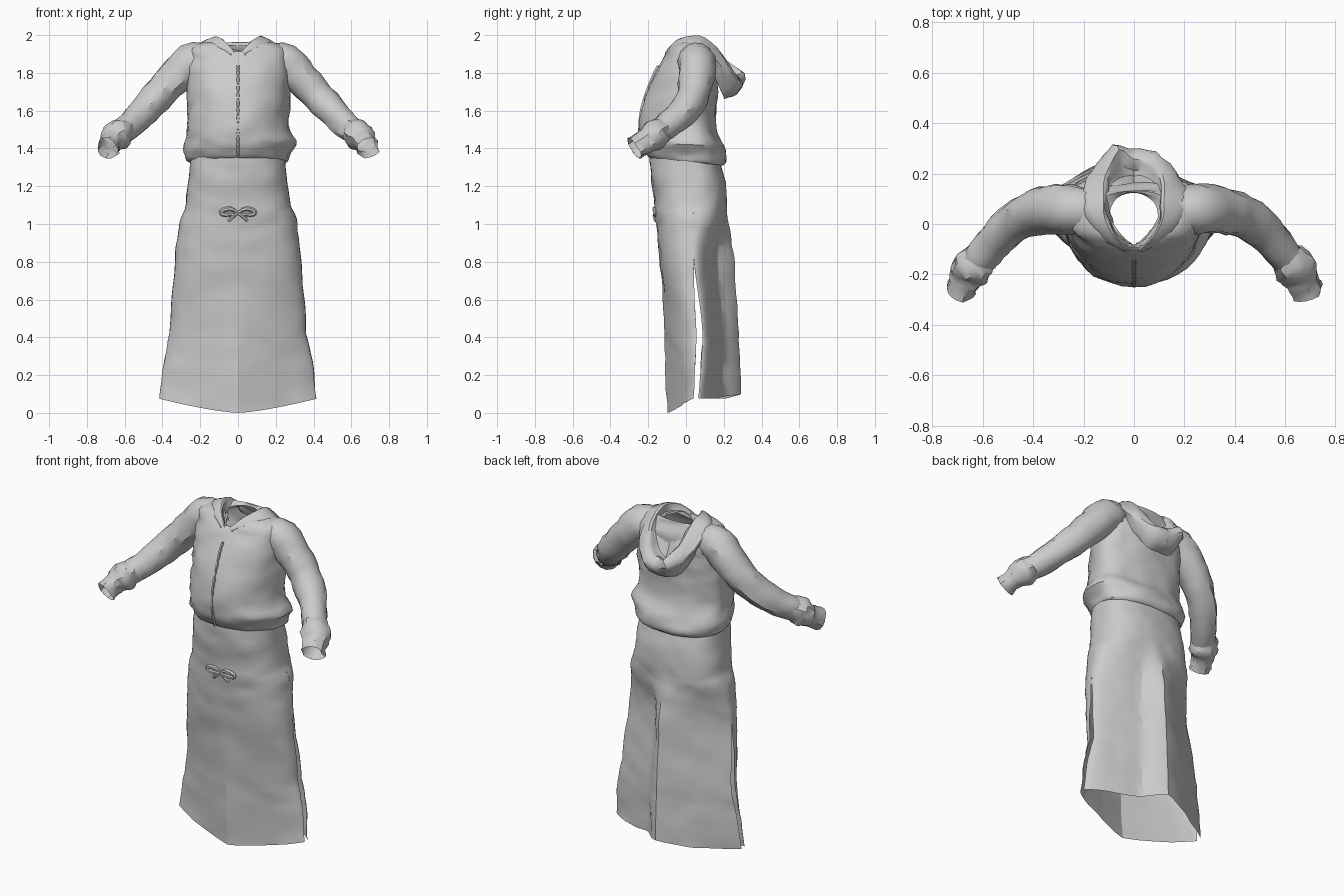
import bpy, bmesh, math
from mathutils import Vector, noise

if "Cube" in bpy.data.objects:
    bpy.data.objects.remove(bpy.data.objects["Cube"])


def smooth_rows(rows, n):
    """Catmull-Rom resampling of a list of number tuples, n steps per span."""
    out = []
    for i in range(len(rows) - 1):
        a, b = rows[max(i - 1, 0)], rows[i]
        c, d = rows[i + 1], rows[min(i + 2, len(rows) - 1)]
        for k in range(n):
            t = k / n
            out.append(tuple(0.5 * (2 * q + (r - p) * t + (2 * p - 5 * q + 4 * r - s) * t * t
                             + (3 * q - p - 3 * r + s) * t ** 3) for p, q, r, s in zip(a, b, c, d)))
    out.append(tuple(rows[-1]))
    return out


def wrinkle(p, amp, freq):
    """Cloth folds: horizontal creases plus finer crumple."""
    q = Vector((p.x * freq, p.y * freq, p.z * freq * 1.8))
    return amp * (noise.noise(q) + 0.5 * noise.noise(q * 2.3))


def skin(name, rings, closed=True, amp=0.0, freq=8, angle=35):
    bm = bmesh.new()
    grid = [[bm.verts.new(p) for p in ring] for ring in rings]
    for a, b in zip(grid, grid[1:]):
        n = len(a)
        for i in range(n if closed else n - 1):
            j = (i + 1) % n
            bm.faces.new((a[i], a[j], b[j], b[i]))
    bmesh.ops.remove_doubles(bm, verts=bm.verts, dist=0.0002)
    bmesh.ops.recalc_face_normals(bm, faces=bm.faces)
    bm.normal_update()
    if amp:
        shift = [(v, v.normal * wrinkle(v.co, amp, freq)) for v in bm.verts]
        for v, d in shift:
            v.co += Vector((d.x, d.y, d.z * 0.3))
    mesh = bpy.data.meshes.new(name)
    bm.to_mesh(mesh)
    bm.free()
    ob = bpy.data.objects.new(name, mesh)
    bpy.context.collection.objects.link(ob)
    bpy.ops.object.select_all(action='DESELECT')
    ob.select_set(True)
    bpy.context.view_layer.objects.active = ob
    bpy.ops.object.shade_smooth_by_angle(angle=math.radians(angle))
    return ob


def spow(v, p):
    return math.copysign(abs(v) ** p, v)


def tube(name, rows, n=14, steps=3, mirror=1, **kw):
    """Tube through (x, y, z, radius) rows; mirror=-1 flips x."""
    pts = smooth_rows(rows, steps)
    rings = []
    for i, (x, y, z, r) in enumerate(pts):
        tan = (Vector(pts[min(i + 1, len(pts) - 1)][:3]) - Vector(pts[max(i - 1, 0)][:3])).normalized()
        side = tan.cross(Vector((0.3, 1, 0))).normalized()
        up = tan.cross(side)
        ring = []
        for k in range(n):
            a = 2 * math.pi * k / n
            p = Vector((x, y, z)) + r * (math.cos(a) * side + math.sin(a) * up)
            ring.append(Vector((p.x * mirror, p.y, p.z)))
        rings.append(ring)
    return skin(name, rings, True, **kw)


# Jacket body: z, half width, front y, back y, neck drop at the front
JACKET = [(1.36, .25, -.175, .18, 0), (1.33, .262, -.19, .195, 0), (1.365, .275, -.22, .215, 0),
          (1.42, .282, -.24, .20, 0), (1.49, .275, -.246, .162, 0), (1.60, .27, -.236, .157, 0),
          (1.70, .272, -.206, .165, 0), (1.80, .275, -.165, .172, 0), (1.88, .27, -.12, .16, 0),
          (1.93, .25, -.095, .14, .02), (1.962, .175, -.09, .13, .06), (1.945, .095, -.085, .12, .10)]


def jacket_ring(z, w, yf, yb, drop, n=44):
    ring = []
    low = .02 * max(0, min(1, (1.50 - z) / .15))  # hem dips towards the back
    bag = .03 * math.exp(-((z - 1.43) / .04) ** 2)  # cloth sags over one hip
    for k in range(n):
        a = 2 * math.pi * k / n
        c, s = math.cos(a), math.sin(a)
        p = .85 if s > 0 else 1.02 + 60 * drop ** 2  # neck narrows to a V at the front
        y = .03 + spow(s, p) * ((yb - .03) if s > 0 else (.03 - yf))
        x = w * spow(c, .88 if s > 0 else .9 + 60 * drop ** 2) + bag * max(0, c) ** 2
        ring.append(Vector((x, y, z - drop * max(0, -s) ** 8 - low * s)))
    return ring


skin("jacket_body", [jacket_ring(*r) for r in smooth_rows(JACKET, 3)], amp=.012, freq=9)

# Zip: a narrow strip with uneven teeth down the jacket front
ZIP = [(1.36, -.225), (1.42, -.246), (1.5, -.253), (1.6, -.244), (1.7, -.215), (1.8, -.175), (1.84, -.152)]
skin("zip", [[Vector((sx * (.006 + .003 * (i % 2)), y + dy, z))
              for sx, dy in ((-1, .012), (-.6, 0), (.6, 0), (1, .012))]
             for i, (z, y) in enumerate(smooth_rows(ZIP, 5))], closed=False)

# Sleeves and bunched cuffs
SLEEVE = [(.17, .05, 1.87, .085), (.25, .055, 1.857, .10), (.34, .055, 1.767, .094), (.43, .035, 1.67, .086),
          (.515, -.03, 1.58, .078), (.585, -.11, 1.51, .07), (.63, -.165, 1.475, .064)]
CUFF = [(.60, -.13, 1.497, .066), (.63, -.165, 1.475, .08), (.655, -.19, 1.455, .073),
        (.67, -.22, 1.435, .062), (.69, -.275, 1.402, .062)]
for side, m in (("right", 1), ("left", -1)):
    tube(side + "_sleeve", SLEEVE, mirror=m, amp=.013, freq=11)
    tube(side + "_cuff", CUFF, mirror=m, amp=.02, freq=15)

# Hood: stations from front opening to back centre; neck, crest, outer and under points
HOOD = [(.012, -.10, 1.86, .02, -.105, 1.91, .035, -.11, 1.90, .035, -.11, 1.86),
        (.05, -.05, 1.93, .075, -.055, 1.97, .13, -.055, 1.95, .13, -.045, 1.92),
        (.09, .02, 1.93, .115, .02, 1.995, .185, .03, 1.965, .195, .03, 1.92),
        (.095, .08, 1.93, .12, .10, 1.985, .205, .11, 1.93, .195, .12, 1.87),
        (.07, .115, 1.93, .115, .19, 1.90, .168, .21, 1.83, .14, .16, 1.76),
        (.035, .125, 1.925, .06, .25, 1.80, .085, .285, 1.755, .075, .20, 1.67),
        (0, .125, 1.92, 0, .255, 1.79, 0, .295, 1.745, 0, .20, 1.665)]


def hood_rib(row, i, total, m):
    n, c, o, u = (Vector(row[k:k + 3]) for k in (0, 3, 6, 9))
    back = max(0, i / total - .55) / .45
    pocket = (n + c) / 2 - Vector((0, 0, .10 * back))
    if m < 0:  # left fold of the hood pokes out further
        tip = math.exp(-((i / total - .84) / .09) ** 2)
        c = c + Vector((0, .045, .005)) * tip
        o = o + Vector((0, .03, .015)) * tip
    low = (o + u) / 2 + Vector((0, .022 * back, -.02 * back))
    rib = smooth_rows([tuple(p) for p in (n, pocket, c, o, low, u)], 3)
    return [Vector((x * m, y, z)) for x, y, z in rib]


ribs = smooth_rows(HOOD, 3)
last = len(ribs) - 1
for side, m in (("right", 1), ("left", -1)):
    skin(side + "_hood_half", [hood_rib(r, i, last, m) for i, r in enumerate(ribs)],
         closed=False, amp=.014, freq=13)

# Skirt: z, half width, front y, back y, front slit edge y, back slit edge y, back pleat amount
SKIRT = [(1.42, .24, -.18, .16, .03, .03, 0), (1.33, .252, -.19, .18, .03, .03, 0),
         (1.22, .266, -.184, .21, .03, .03, 0), (1.10, .28, -.167, .218, .035, .035, 0),
         (1.03, .307, -.16, .224, .04, .04, .2), (.93, .32, -.152, .238, .04, .04, .6),
         (.82, .332, -.14, .252, .04, .04, .9), (.62, .348, -.122, .268, .045, .065, 1),
         (.42, .364, -.115, .278, .055, .088, 1), (.28, .392, -.11, .285, .05, .08, 1),
         (.075, .415, -.10, .293, .04, .066, 1)]
rows = smooth_rows(SKIRT, 4)


def hem_amount(z):
    return max(0, 1 - max(z - .075, 0) / .35)


def front_row(z, w, yf, yb, ef, eb, k, n=30):
    ridge = max(0, min(1, (.75 - z) / .6))  # front sharpens to a centre ridge low down
    row = []
    for i in range(n + 1):
        a = math.pi * i / n
        u = spow(math.cos(a), .9)
        bulge = math.sin(a) ** .8 * (1 - ridge) + (1 - abs(u)) ** .75 * ridge
        row.append(Vector((w * u, ef + (yf - ef) * bulge,
                           z - .075 * hem_amount(z) * (1 - abs(u) ** 1.4))))
    return row


def back_row(z, w, yf, yb, ef, eb, k, n=40):
    row = []
    for i in range(n + 1):
        a = math.pi * i / n
        u = spow(math.cos(a), .9)
        v = abs(u)
        if u > 0:  # right half falls into a valley beside the centre pleat
            fold = 1 - v * .3 if v < .06 else (.98 - (v - .06) * 1.9 if v < .28 else .562 * ((1 - v) / .72) ** .6)
        else:
            fold = (1 - v ** 1.2) ** .9
        row.append(Vector((w * u, eb + (yb - eb) * (math.sin(a) ** .8 * (1 - k) + fold * k),
                           z + .025 * hem_amount(z) * max(0, 1 - v * 2))))
    return row


skin("skirt_front", [front_row(*r) for r in rows], closed=False, amp=.007, freq=6, angle=25)
skin("skirt_back", [back_row(*r) for r in rows], closed=False, amp=.007, freq=6, angle=25)

# Drawstring bow lying flat at the waist
LOOP = [(.0, -.16, 1.06, .008), (.04, -.168, 1.08, .012), (.085, -.162, 1.07, .012),
        (.08, -.161, 1.05, .011), (.03, -.166, 1.05, .009), (0, -.162, 1.055, .008)]
TAIL = [(0, -.163, 1.06, .007), (.025, -.168, 1.04, .009), (.05, -.16, 1.015, .008)]
for side, m in (("right", 1), ("left", -1)):
    tube(side + "_bow_loop", LOOP, n=6, mirror=m)
    tube(side + "_bow_tail", TAIL, n=6, mirror=m)
